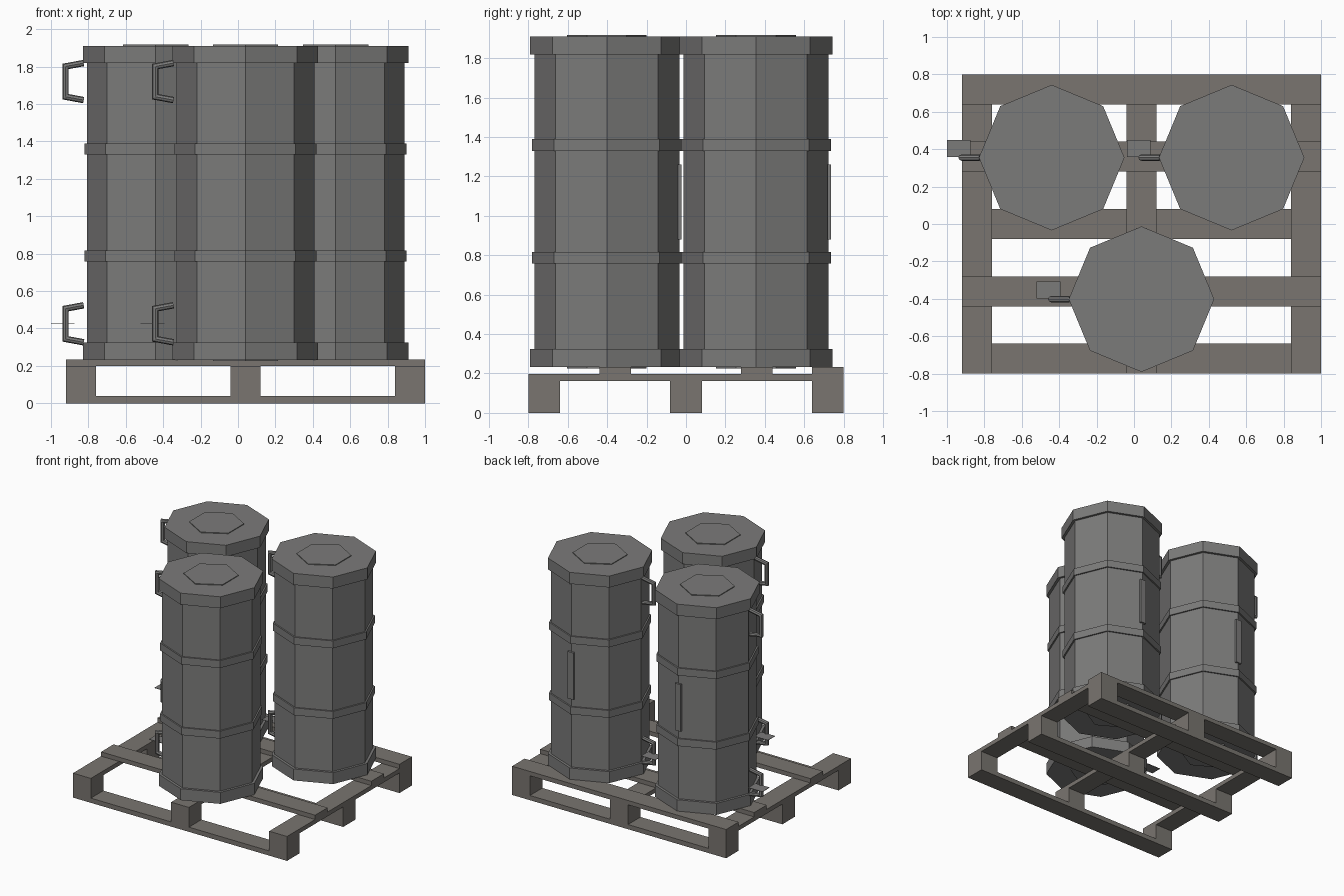
import bpy, bmesh, math
from mathutils import Matrix, Vector

if "Cube" in bpy.data.objects:
    bpy.data.objects.remove(bpy.data.objects["Cube"])


def material(name, rgb):
    mat = bpy.data.materials.new(name)
    mat.diffuse_color = (*rgb, 1)
    mat.use_nodes = True
    mat.node_tree.nodes["Principled BSDF"].inputs["Base Color"].default_value = mat.diffuse_color
    return mat


METAL = material("dark_metal", (0.198, 0.197, 0.194))
WOOD = material("dark_wood", (0.192, 0.178, 0.16))


def make_object(name, bm, mat):
    mesh = bpy.data.meshes.new(name)
    bmesh.ops.recalc_face_normals(bm, faces=bm.faces)
    bm.to_mesh(mesh)
    bm.free()
    mesh.materials.append(mat)
    ob = bpy.data.objects.new(name, mesh)
    bpy.context.collection.objects.link(ob)
    return ob


def box(name, x0, x1, y0, y1, z0, z1, mat=WOOD):
    bm = bmesh.new()
    m = Matrix.Translation(((x0 + x1) / 2, (y0 + y1) / 2, (z0 + z1) / 2))
    m = m @ Matrix.Diagonal((x1 - x0, y1 - y0, z1 - z0, 1))
    bmesh.ops.create_cube(bm, size=1, matrix=m)
    return make_object(name, bm, mat)


def skin(name, rings):
    """Join equal rings of points into a closed tube-like solid."""
    bm = bmesh.new()
    rings = [[bm.verts.new(p) for p in ring] for ring in rings]
    n = len(rings[0])
    for lo, hi in zip(rings, rings[1:]):
        for i in range(n):
            j = (i + 1) % n
            bm.faces.new((lo[i], lo[j], hi[j], hi[i]))
    bm.faces.new(rings[0][::-1])
    bm.faces.new(rings[-1])
    return make_object(name, bm, METAL)


def angles(n, turn=0.0):
    return [turn + 2 * math.pi * i / n for i in range(n)]


def lathe(name, cx, cy, profile, sides, turn=0.0):
    """Stack of polygon rings from (radius, z) pairs."""
    return skin(name, [[(cx + r * math.cos(a), cy + r * math.sin(a), z)
                        for a in angles(sides, turn)] for r, z in profile])


def tube(name, points, radius, sides=8):
    """Mitred tube along a path lying in a plane of constant y."""
    pts = [Vector(p) for p in points]
    side = Vector((0, 1, 0))
    rings = []
    for k, p in enumerate(pts):
        d_in = (p - pts[k - 1]).normalized() if k else (pts[1] - p).normalized()
        d_out = (pts[k + 1] - p).normalized() if k < len(pts) - 1 else d_in
        t = (d_in + d_out).normalized()
        n = t.cross(side) / max(t.dot(d_in), 0.3)
        rings.append([p + radius * (math.cos(a) * n + math.sin(a) * side)
                      for a in angles(sides)])
    return skin(name, rings)


# Pallet: bottom boards, blocks, cross stringers and top slats
xs = (-0.84, 0.04, 0.92)
ys = (-0.72, 0.0, 0.72)
for y in ys:
    box("pallet_bottom_board", -0.92, 1.0, y - 0.08, y + 0.08, 0, 0.038)
    for x in xs:
        box("pallet_block", x - 0.08, x + 0.08, y - 0.08, y + 0.08, 0.038, 0.163)
for x in xs:
    box("pallet_stringer", x - 0.08, x + 0.08, -0.8, 0.8, 0.163, 0.198)
for y in (-0.36, 0.36, 0.72):
    box("pallet_top_slat", -0.92, 1.0, y - 0.08, y + 0.08, 0.198, 0.233)

# Barrel outline: end caps, body and two raised hoops
CAP, HOOP, BODY = 0.389, 0.38, 0.368
shell = [(CAP, 0.232), (CAP, 0.325), (BODY, 0.325),
         (BODY, 0.757), (HOOP, 0.757), (HOOP, 0.817), (BODY, 0.817),
         (BODY, 1.329), (HOOP, 1.329), (HOOP, 1.389), (BODY, 1.389),
         (BODY, 1.818), (CAP, 1.818), (CAP, 1.911)]

for cx, cy in ((-0.44, 0.355), (0.522, 0.355), (0.04, -0.402)):
    lathe("barrel", cx, cy, shell, 8)
    # Hexagonal plates on both ends
    lathe("barrel_lid_plate", cx, cy, [(0.202, 1.91), (0.202, 1.917)], 6, math.pi / 2)
    lathe("barrel_base_plate", cx, cy, [(0.202, 0.225), (0.202, 0.234)], 6, math.pi / 2)
    # Upper and lower handles
    for z in (1.72, 0.425):
        tube("barrel_handle",
             [(cx - 0.385, cy, z + 0.099), (cx - 0.482, cy, z + 0.081),
              (cx - 0.482, cy, z - 0.081), (cx - 0.385, cy, z - 0.099)], 0.017)
    # Tag on the lower handle and strip on the back edge
    box("handle_tag", cx - 0.56, cx - 0.434, cy + 0.003, cy + 0.095, 0.424, 0.427, METAL)
    box("barrel_back_strip", cx - 0.026, cx + 0.026, cy + 0.362, cy + 0.38, 0.88, 1.26, METAL)
